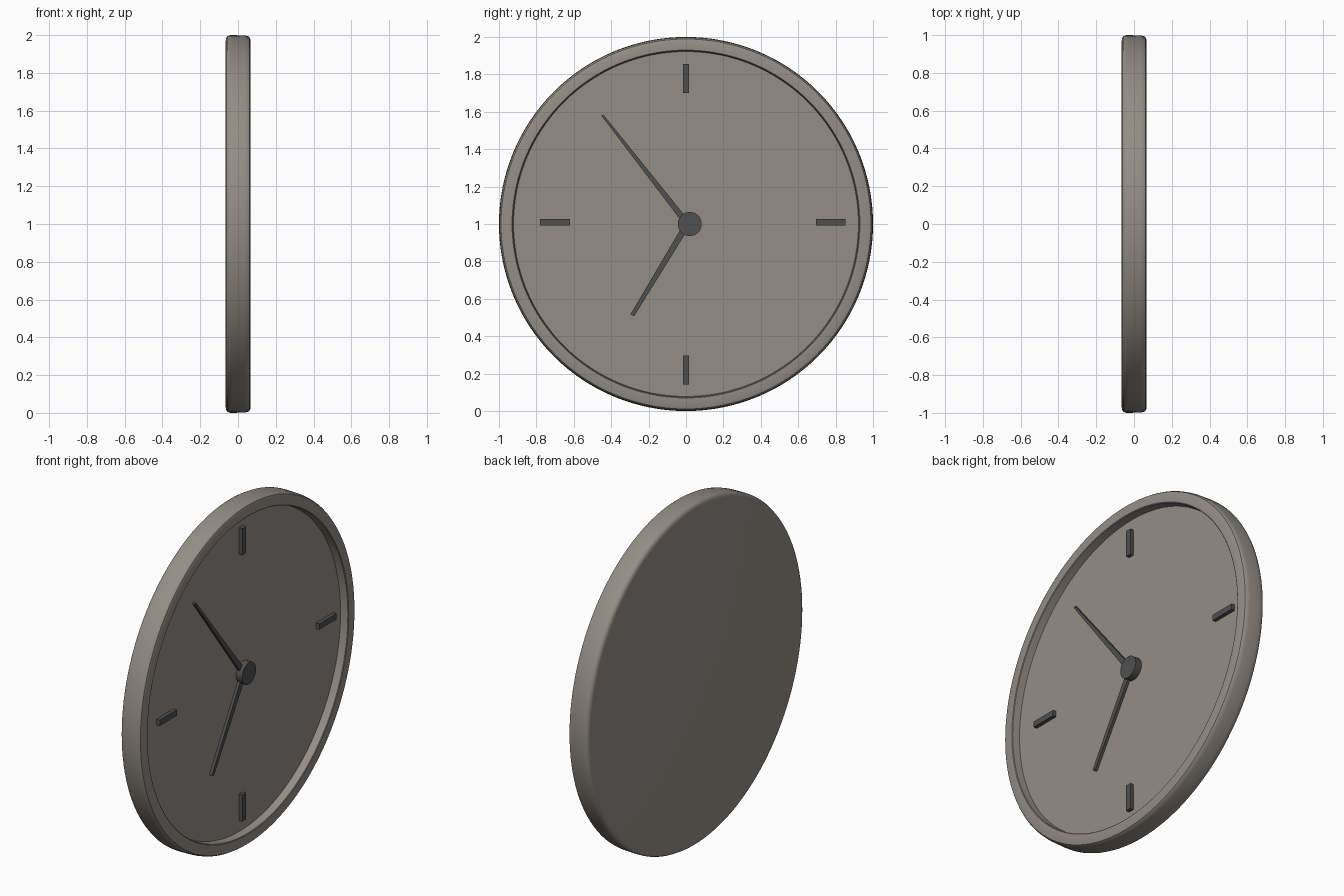
import bpy, bmesh, math
from mathutils import Vector

if "Cube" in bpy.data.objects:
    bpy.data.objects.remove(bpy.data.objects["Cube"])

CENTRE_Z = 1.0


def material(name, rgb):
    m = bpy.data.materials.new(name)
    m.diffuse_color = (*rgb, 1)
    m.use_nodes = True
    m.node_tree.nodes["Principled BSDF"].inputs["Base Color"].default_value = m.diffuse_color
    return m


body_mat = material("warm_grey", (0.30, 0.27, 0.24))
dark_mat = material("dark_grey", (0.08, 0.08, 0.08))


def finish(name, bm, mat):
    bmesh.ops.recalc_face_normals(bm, faces=bm.faces)
    me = bpy.data.meshes.new(name)
    bm.to_mesh(me)
    bm.free()
    me.materials.append(mat)
    ob = bpy.data.objects.new(name, me)
    bpy.context.collection.objects.link(ob)
    bpy.context.view_layer.objects.active = ob
    ob.select_set(True)
    bpy.ops.object.shade_smooth_by_angle(angle=math.radians(35))
    ob.select_set(False)
    return ob


def lathe(name, profile, mat, steps, y=0.0, z=CENTRE_Z):
    """Spin (x, radius) points around the x axis."""
    bm = bmesh.new()
    rings = []
    for x, r in profile:
        angles = [2 * math.pi * i / steps for i in range(steps)]
        rings.append([bm.verts.new((x, y + r * math.cos(a), z + r * math.sin(a)))
                      for a in angles])
    for a, b in zip(rings, rings[1:]):
        for i in range(steps):
            j = (i + 1) % steps
            bm.faces.new((a[i], a[j], b[j], b[i]))
    bm.faces.new(rings[0])
    bm.faces.new(rings[-1])
    return finish(name, bm, mat)


def bar(name, start, end, w0, w1, x0, x1):
    """Flat tapered bar on the dial between two (y, z) points."""
    p, q = Vector(start), Vector(end)
    side = (q - p).normalized().orthogonal()
    outline = [p + side * w0 / 2, q + side * w1 / 2,
               q - side * w1 / 2, p - side * w0 / 2]
    bm = bmesh.new()
    face = bm.faces.new([bm.verts.new((x0, v.x, v.y)) for v in outline])
    top = bmesh.ops.extrude_face_region(bm, geom=[face], use_keep_orig=True)["geom"]
    verts = [g for g in top if isinstance(g, bmesh.types.BMVert)]
    bmesh.ops.translate(bm, vec=(x1 - x0, 0, 0), verts=verts)
    return finish(name, bm, dark_mat)


# Case: back plate, rounded outer wall, raised rim and recessed dial
lathe("clock_case", [
    (-0.065, 0.970), (-0.063, 0.983), (-0.057, 0.993), (-0.046, 0.999),
    (-0.030, 1.0), (0.035, 0.998), (0.052, 0.995), (0.061, 0.989),
    (0.065, 0.978), (0.065, 0.930), (0.062, 0.926), (0.018, 0.922)], body_mat, 128)

# Quarter-hour markers
markers = {
    "marker_top": ((0, 1.70), (0, 1.855)),
    "marker_bottom": ((0, 0.143), (0, 0.298)),
    "marker_right": ((0.695, 1.01), (0.852, 1.01)),
    "marker_left": ((-0.78, 1.01), (-0.62, 1.01)),
}
for name, (a, b) in markers.items():
    bar(name, a, b, 0.034, 0.034, 0.015, 0.04)

# Hands and centre hub
bar("minute_hand", (0.02, 0.985), (-0.447, 1.582), 0.034, 0.012, 0.022, 0.038)
bar("hour_hand", (0.02, 1.02), (-0.287, 0.512), 0.036, 0.022, 0.022, 0.038)
lathe("centre_hub", [(0.015, 0.064), (0.058, 0.064)], dark_mat, 48, y=0.02)
